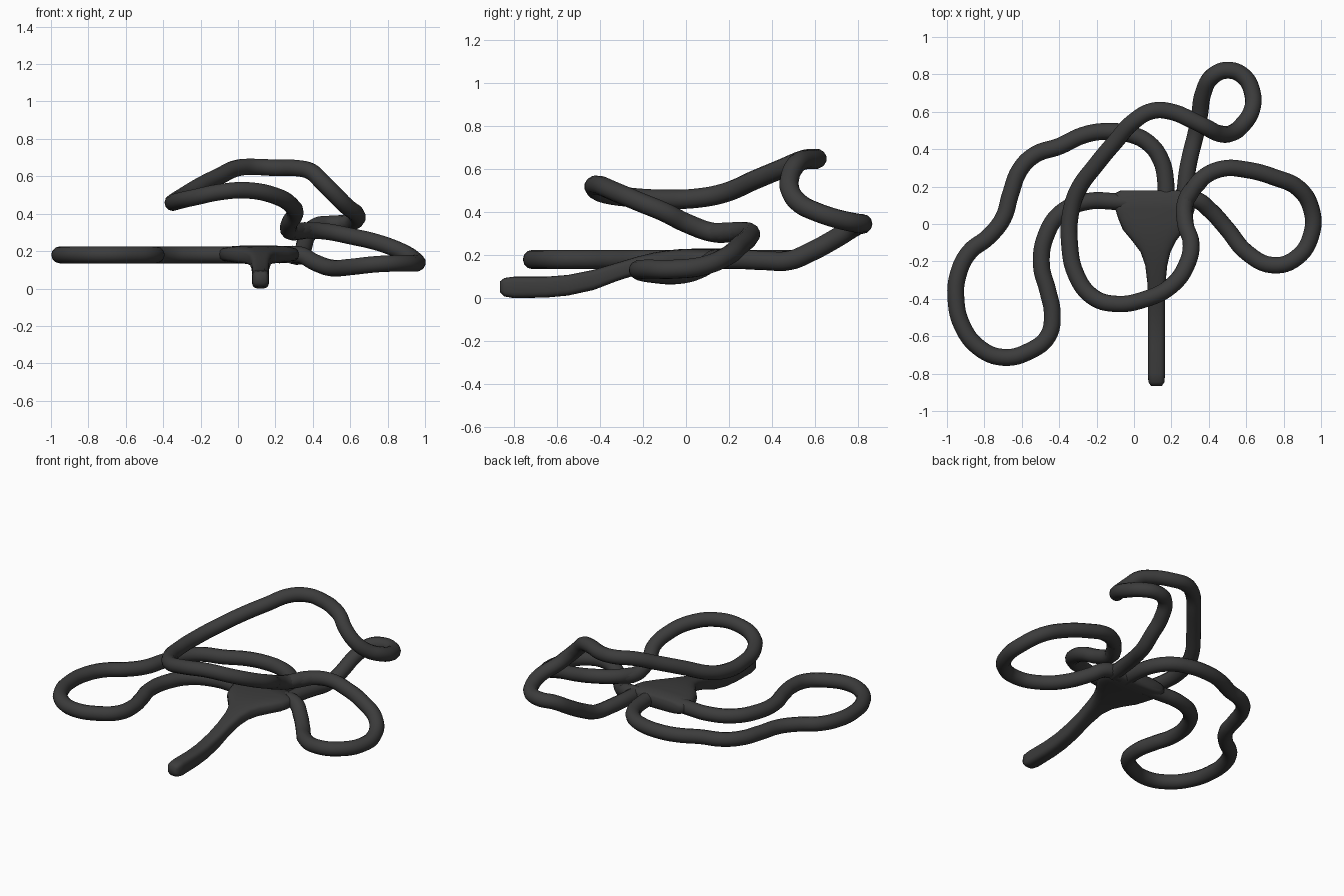
import bpy, bmesh, math

mat = bpy.data.materials.new("dark grey rubber")
mat.diffuse_color = (0.045, 0.045, 0.045, 1)
R = 0.045


def tube(name, pts):
    """Smooth round tube through the given points, as a mesh."""
    cu = bpy.data.curves.new(name + "_path", 'CURVE')
    cu.dimensions = '3D'
    cu.bevel_depth = R
    cu.bevel_resolution = 4
    cu.resolution_u = 6
    cu.use_fill_caps = True
    sp = cu.splines.new('BEZIER')
    sp.bezier_points.add(len(pts) - 1)
    for bp, p in zip(sp.bezier_points, pts):
        bp.co = p
        bp.handle_left_type = bp.handle_right_type = 'AUTO'
    tmp = bpy.data.objects.new(name + "_path", cu)
    bpy.context.collection.objects.link(tmp)
    bpy.context.view_layer.update()
    dg = bpy.context.evaluated_depsgraph_get()
    me = bpy.data.meshes.new_from_object(tmp.evaluated_get(dg))
    bpy.data.objects.remove(tmp)
    finish(name, me)


def finish(name, me):
    me.materials.clear()
    me.materials.append(mat)
    for p in me.polygons:
        p.use_smooth = True
        p.material_index = 0
    ob = bpy.data.objects.new(name, me)
    bpy.context.collection.objects.link(ob)


# flat loop on the left
flat = [(0.17, 0.12), (0.17, 0.22), (0.145, 0.34), (0.08, 0.43), (-0.02, 0.48),
        (-0.15, 0.495), (-0.27, 0.475), (-0.4, 0.415), (-0.53, 0.37), (-0.61, 0.29),
        (-0.66, 0.16), (-0.7, 0.03), (-0.78, -0.07), (-0.88, -0.15), (-0.94, -0.27),
        (-0.952, -0.4), (-0.92, -0.54), (-0.83, -0.66), (-0.7, -0.713), (-0.56, -0.68),
        (-0.46, -0.6), (-0.437, -0.48), (-0.46, -0.36), (-0.495, -0.22), (-0.47, -0.06),
        (-0.39, 0.06), (-0.25, 0.12), (-0.1, 0.12), (0.02, 0.11)]
tube("left_loop", [(x, y, 0.18) for x, y in flat])

# long tube: low right loop, raised middle loop, back loop and return
tube("right_loop", [
    (0.22, 0.14, 0.18), (0.33, 0.13, 0.18), (0.41, 0.07, 0.14), (0.5, -0.03, 0.11),
    (0.6, -0.15, 0.115), (0.74, -0.22, 0.13), (0.87, -0.18, 0.135), (0.95, -0.05, 0.135),
    (0.948, 0.08, 0.15), (0.88, 0.19, 0.195), (0.75, 0.25, 0.245), (0.6, 0.29, 0.28),
    (0.47, 0.295, 0.305), (0.36, 0.24, 0.31), (0.28, 0.13, 0.305)])
tube("upper_loop", [
    (0.36, 0.24, 0.31), (0.28, 0.13, 0.305), (0.275, 0.0, 0.35), (0.305, -0.1, 0.4),
    (0.285, -0.21, 0.445), (0.2, -0.33, 0.495), (0.05, -0.405, 0.525),
    (-0.1, -0.427, 0.515), (-0.22, -0.39, 0.49), (-0.31, -0.27, 0.47),
    (-0.345, -0.1, 0.46), (-0.34, 0.05, 0.465), (-0.3, 0.18, 0.49),
    (-0.2, 0.32, 0.55), (-0.1, 0.44, 0.6), (0, 0.55, 0.645), (0.1, 0.605, 0.65),
    (0.2, 0.6, 0.645), (0.32, 0.55, 0.643), (0.39, 0.515, 0.625), (0.45, 0.485, 0.57),
    (0.52, 0.485, 0.5), (0.58, 0.53, 0.44), (0.63, 0.61, 0.4), (0.633, 0.7, 0.37),
    (0.585, 0.79, 0.35), (0.5, 0.822, 0.345), (0.42, 0.79, 0.335), (0.37, 0.7, 0.28),
    (0.35, 0.58, 0.215), (0.33, 0.48, 0.175), (0.3, 0.36, 0.175),
    (0.28, 0.25, 0.18), (0.27, 0.12, 0.18)])

# funnel body tapering into the front stem: y, left, right, bottom, top
sections = [
    (0.18, -0.07, 0.28, 0.15, 0.215), (0.165, -0.1, 0.31, 0.137, 0.23),
    (0.08, -0.1, 0.325, 0.135, 0.23), (0.03, -0.085, 0.31, 0.135, 0.23),
    (-0.03, -0.06, 0.27, 0.133, 0.228), (-0.09, -0.01, 0.225, 0.13, 0.222),
    (-0.15, 0.035, 0.195, 0.125, 0.212), (-0.22, 0.06, 0.178, 0.112, 0.195),
    (-0.32, 0.072, 0.168, 0.08, 0.165), (-0.43, 0.074, 0.166, 0.038, 0.132),
    (-0.55, 0.074, 0.166, 0.012, 0.108), (-0.65, 0.074, 0.166, 0.003, 0.1),
    (-0.8, 0.074, 0.166, 0.0, 0.1), (-0.845, 0.077, 0.163, 0.008, 0.094),
    (-0.865, 0.09, 0.15, 0.028, 0.078)]
N = 24
bm = bmesh.new()
rings = []
for y, xl, xr, zb, zt in sections:
    ring = []
    for i in range(N):
        a = 2 * math.pi * i / N
        c, s = math.cos(a), math.sin(a)
        x = (xl + xr) / 2 + (xr - xl) / 2 * math.copysign(abs(c) ** 0.6, c)
        z = (zb + zt) / 2 + (zt - zb) / 2 * math.copysign(abs(s) ** 0.6, s)
        ring.append(bm.verts.new((x, y, z)))
    rings.append(ring)
for a, b in zip(rings, rings[1:]):
    for i in range(N):
        bm.faces.new((a[i], a[(i + 1) % N], b[(i + 1) % N], b[i]))
bm.faces.new(rings[0])
bm.faces.new(rings[-1])
bmesh.ops.recalc_face_normals(bm, faces=bm.faces)
me = bpy.data.meshes.new("body_and_stem")
bm.to_mesh(me)
bm.free()
finish("body_and_stem", me)
